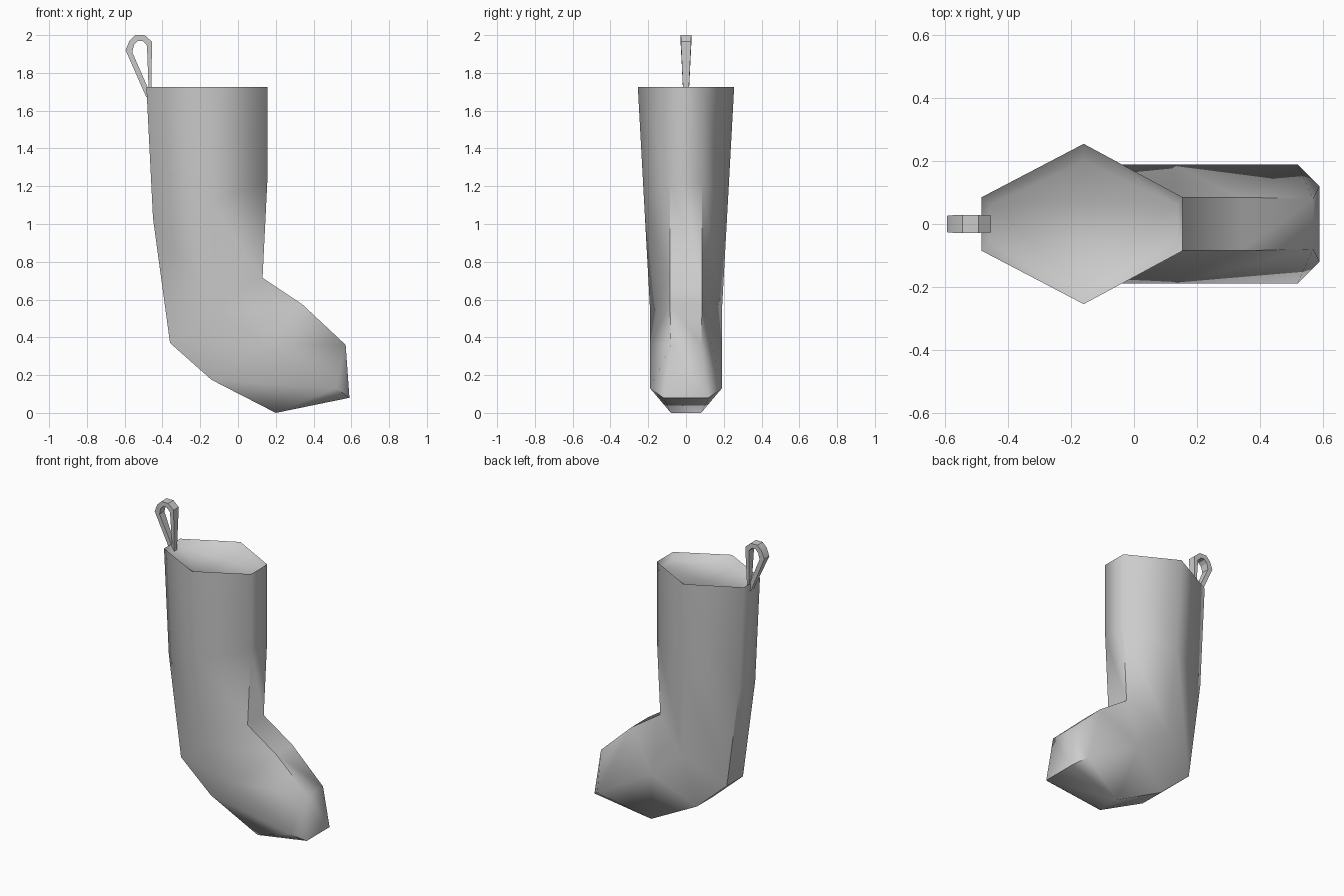
import bpy, math

if "Cube" in bpy.data.objects:
    bpy.data.objects.remove(bpy.data.objects["Cube"])


def make(name, verts, faces, angle):
    me = bpy.data.meshes.new(name)
    me.from_pydata(verts, [], faces)
    me.validate()
    ob = bpy.data.objects.new(name, me)
    bpy.context.collection.objects.link(ob)
    bpy.ops.object.select_all(action='DESELECT')
    ob.select_set(True)
    bpy.context.view_layer.objects.active = ob
    bpy.ops.object.mode_set(mode='EDIT')
    bpy.ops.mesh.select_all(action='SELECT')
    bpy.ops.mesh.normals_make_consistent(inside=False)
    bpy.ops.object.mode_set(mode='OBJECT')
    bpy.ops.object.shade_smooth_by_angle(angle=math.radians(angle))
    return ob


# Stocking: six-sided rings given as back, side and front points (x, z),
# then half width at the ends and at the sides
rings = [
    ((-0.46, 1.685), (-0.16, 1.685), (0.14, 1.685), 0.06, 0.20),   # recessed mouth
    ((-0.485, 1.725), (-0.16, 1.725), (0.155, 1.725), 0.085, 0.255),
    ((-0.45, 1.03), (-0.15, 1.12), (0.155, 1.22), 0.085, 0.222),
    ((-0.36, 0.37), (-0.11, 0.54), (0.13, 0.715), 0.085, 0.19),
    ((-0.14, 0.175), (0.12, 0.36), (0.34, 0.575), 0.085, 0.19),
    ((0.20, 0.0), (0.52, 0.13), (0.57, 0.36), 0.08, 0.19),
]
verts, faces = [], []
for b, s, f, e, w in rings:
    for (x, z), y in ((b, -e), (s, -w), (f, -e), (f, e), (s, w), (b, e)):
        verts.append((x, y, z))
for r in range(len(rings) - 1):
    for i in range(6):
        j = (i + 1) % 6
        faces.append((r * 6 + i, r * 6 + j, r * 6 + 6 + j, r * 6 + 6 + i))
faces.append((0, 1, 2, 3, 4, 5))
# Toe cap around a two-point tip
k = (len(rings) - 1) * 6
t = len(verts)
verts += [(0.59, -0.12, 0.08), (0.59, 0.12, 0.08)]
faces += [(k, k + 1, t), (k + 1, k + 2, t), (k + 2, k + 3, t + 1, t),
          (k + 3, k + 4, t + 1), (k + 4, k + 5, t + 1), (k + 5, k, t, t + 1)]
make("stocking", verts, faces, 65)

# Hanging loop: a ribbon with outer and inner outline, narrower at its ends
outer = [(-0.485, 1.67), (-0.595, 1.92), (-0.575, 1.97), (-0.545, 2.0),
         (-0.495, 2.0), (-0.455, 1.965), (-0.46, 1.68)]
inner = [(-0.468, 1.70), (-0.56, 1.91), (-0.55, 1.95), (-0.53, 1.97),
         (-0.505, 1.97), (-0.482, 1.945), (-0.472, 1.68)]
widths = [0.014, 0.026, 0.028, 0.028, 0.028, 0.027, 0.014]
verts, faces = [], []
for (ox, oz), (ix, iz), w in zip(outer, inner, widths):
    verts += [(ox, -w, oz), (ox, w, oz), (ix, w, iz), (ix, -w, iz)]
for r in range(len(outer) - 1):
    for i in range(4):
        j = (i + 1) % 4
        faces.append((r * 4 + i, r * 4 + j, r * 4 + 4 + j, r * 4 + 4 + i))
n = len(verts)
faces += [(0, 1, 2, 3), (n - 4, n - 3, n - 2, n - 1)]
make("hanging_loop", verts, faces, 30)
